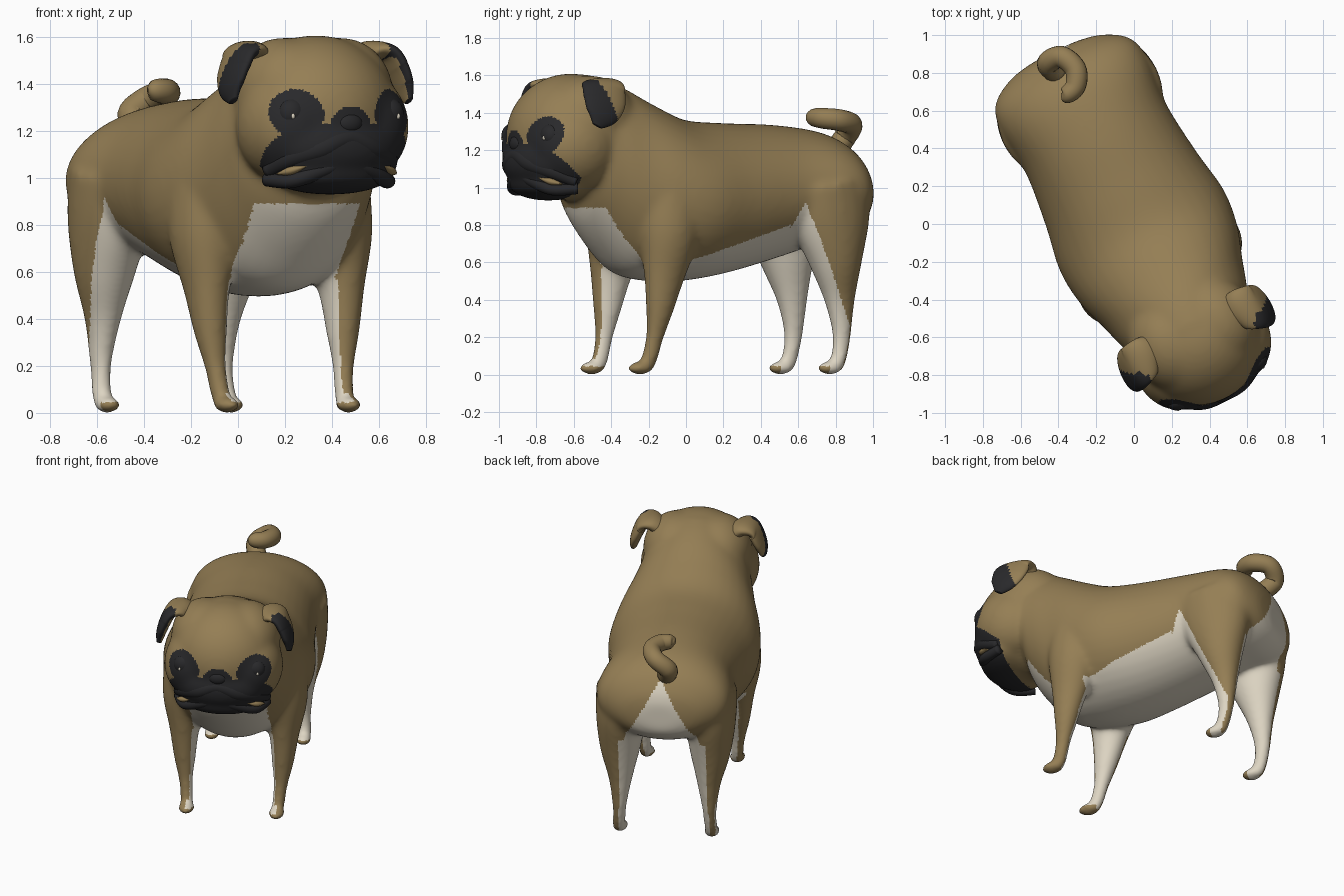
import bpy, bmesh, math
from mathutils import Vector, Matrix

if "Cube" in bpy.data.objects:
    bpy.data.objects.remove(bpy.data.objects["Cube"])

# Dog is modelled facing -y, then turned to its diagonal stance
TURN = Matrix.Rotation(math.radians(26.5), 4, 'Z') @ Matrix.Translation((0.022, 0, 0))


def material(name, rgb):
    m = bpy.data.materials.new(name)
    m.diffuse_color = (*rgb, 1)
    m.use_nodes = True
    m.node_tree.nodes["Principled BSDF"].inputs["Base Color"].default_value = m.diffuse_color
    return m


TAN = material("tan fur", (0.30, 0.21, 0.09))
CREAM = material("cream fur", (0.72, 0.66, 0.54))
BLACK = material("black fur", (0.022, 0.022, 0.024))
MATS = [TAN, CREAM, BLACK]


def spline(rows, n=6):
    """Catmull-Rom through rows of numbers."""
    out = []
    for i in range(len(rows) - 1):
        q = [rows[max(i - 1, 0)], rows[i], rows[i + 1], rows[min(i + 2, len(rows) - 1)]]
        for k in range(n):
            t = k / n
            out.append([0.5 * (2 * b + (c - a) * t + (2 * a - 5 * b + 4 * c - d) * t * t
                        + (3 * b - a - 3 * c + d) * t ** 3) for a, b, c, d in zip(*q)])
    out.append(list(rows[-1]))
    return out


def loft(bm, rings, n=24):
    """Closed skin over ellipses given as (centre, axis a, axis b)."""
    loops = []
    for c, a, b in rings:
        loops.append([bm.verts.new(c + a * math.cos(2 * math.pi * k / n) + b * math.sin(2 * math.pi * k / n))
                      for k in range(n)])
    for p, q in zip(loops, loops[1:]):
        for k in range(n):
            bm.faces.new((p[k], p[(k + 1) % n], q[(k + 1) % n], q[k]))
    bm.faces.new(loops[0][::-1])
    bm.faces.new(loops[-1])
    bmesh.ops.recalc_face_normals(bm, faces=bm.faces)


def tube(bm, rows, hint, n=16, steps=6):
    """Rows are x, y, z, half width along hint, half thickness."""
    rows = spline(rows, steps)
    pts = [Vector(r[:3]) for r in rows]
    rings = []
    for i, r in enumerate(rows):
        t = (pts[min(i + 1, len(pts) - 1)] - pts[max(i - 1, 0)]).normalized()
        a = (hint - t * hint.dot(t)).normalized()
        rings.append((pts[i], a * r[3], t.cross(a) * r[4]))
    loft(bm, rings, n)


def ball(bm, centre, radii):
    bmesh.ops.create_uvsphere(bm, u_segments=32, v_segments=20, radius=1,
                              matrix=Matrix.Translation(centre) @ Matrix.Diagonal((*radii, 1)))


def finish(name, bm, mat=None):
    me = bpy.data.meshes.new(name)
    bm.to_mesh(me)
    bm.free()
    ob = bpy.data.objects.new(name, me)
    bpy.context.collection.objects.link(ob)
    for m in ([mat] if mat else MATS):
        me.materials.append(m)
    return ob


def settle(ob):
    ob.data.transform(TURN)
    ob.data.polygons.foreach_set("use_smooth", [True] * len(ob.data.polygons))


X, Y, Z = Vector((1, 0, 0)), Vector((0, 1, 0)), Vector((0, 0, 1))

# Torso and neck: forward position, half width, top, bottom
skin = bmesh.new()
torso = [(-1.005, .12, 1.03, .86), (-.975, .27, 1.12, .80), (-.89, .40, 1.23, .74), (-.75, .435, 1.30, .70),
         (-.5, .415, 1.335, .62), (-.2, .445, 1.345, .54), (.05, .485, 1.365, .50), (.25, .465, 1.45, .50),
         (.42, .41, 1.54, .54), (.55, .37, 1.59, .67), (.65, .32, 1.60, .82), (.69, .16, 1.5, .95)]
loft(skin, [(Vector((0, -u, (t + b) / 2)), X * w, Z * ((t - b) / 2)) for u, w, t, b in spline(torso)], 40)

# Head, muzzle, chin, cheeks and brow corners
ball(skin, (0, -.70, 1.27), (.355, .345, .34))
ball(skin, (0, -.875, 1.14), (.30, .185, .17))
ball(skin, (0, -.835, 1.02), (.285, .19, .09))
for s in (1, -1):
    ball(skin, (s * .165, -.76, 1.22), (.215, .25, .24))
    ball(skin, (s * .135, -.66, 1.37), (.215, .26, .23))

# Legs and feet
front = [(.28, -.25, .92, .20, .185), (.31, -.27, .74, .17, .155), (.32, -.30, .53, .115, .097),
         (.315, -.325, .35, .077, .072), (.305, -.35, .20, .05, .047), (.295, -.375, .09, .046, .043),
         (.29, -.40, .035, .045, .04)]
rear = [(.26, .68, 1.0, .25, .195), (.285, .71, .82, .225, .165), (.29, .74, .6, .147, .13),
        (.285, .765, .40, .085, .078), (.29, .775, .21, .052, .047), (.295, .755, .09, .046, .044),
        (.295, .73, .035, .045, .042)]
for s in (1, -1):
    for leg in (front, rear):
        tube(skin, [(s * r[0], *r[1:]) for r in leg], Y, 20)
        x, y = leg[-1][:2]
        ball(skin, (s * x, y - .03, .034), (.055, .075, .036))

body = finish("body_head_and_legs", skin)
rm = body.modifiers.new("fuse", 'REMESH')
rm.mode, rm.voxel_size = 'VOXEL', .0125
sm = body.modifiers.new("soften", 'SMOOTH')
sm.factor, sm.iterations = .5, 35
bpy.context.view_layer.objects.active = body
for m in ("fuse", "soften"):
    bpy.ops.object.modifier_apply(modifier=m)


def coat(c, n):
    """Colour index from position and direction: 0 tan, 1 cream, 2 black."""
    v, u, z = abs(c.x), -c.y, c.z
    out = n.x if c.x > 0 else -n.x
    # dark mask: muzzle, nose bump, eye patches
    if z > .90 and u > .70:
        edge = .79 + max(0, z - 1.05) * 1.2
        if (z < 1.235 and u > edge) or (u > .9 and math.hypot(v / .1, (z - 1.21) / .095) < 1):
            return 2
        if u > .8 and math.hypot((v - .225) * 1.05, z - 1.27) < .108:
            return 2
        return 0
    # chest bib
    if u > .38 and z > .58:
        return 1 if v < .25 and z < .89 else 0
    # front legs and the chest between them
    if u > .18:
        if z < .045 and u > .37:
            return 0
        if v < .24 and z < .75 and out < .55:
            return 1
        return 1 if z < .6 and out < .1 and n.y > -.75 else 0
    # rear patch, hind legs
    if u < -.43:
        if z < .045 and u > -.68:
            return 0
        if z < .72 and out < -.05:
            return 1
        if u < -.7 and z > .5 and v < min(.24, (1.19 - z) * .55):
            return 1
        if z < .4 and n.y > .5:
            return 0
        return 1 if z < min(.92, .78 + (-.43 - u) * 2) and u > -.505 - (.92 - z) * .45 else 0
    # belly
    return 1 if z < .66 - .33 * u else 0


bm = bmesh.new()
bm.from_mesh(body.data)
bm.normal_update()
for f in bm.faces:
    f.material_index = coat(f.calc_center_median(), f.normal)
bm.to_mesh(body.data)
bm.free()
settle(body)

# Ears: folded flaps, dark on the outer front
ear = [(.22, -.64, 1.49, .08, .06), (.28, -.65, 1.54, .105, .045), (.345, -.675, 1.53, .12, .04),
       (.385, -.69, 1.46, .12, .038), (.41, -.72, 1.385, .09, .03), (.418, -.75, 1.33, .03, .015)]
for s, side in ((1, "left"), (-1, "right")):
    bm = bmesh.new()
    tube(bm, [(s * r[0], *r[1:]) for r in ear], Y, 40, 14)
    bm.normal_update()
    for f in bm.faces:
        c = f.calc_center_median()
        dark = c.z < 1.575 and abs(c.x) > .31 and c.y < -.63 - (c.z - 1.36) * .4
        f.material_index = 2 if dark and f.normal.x * s - f.normal.y > -.3 else 0
    settle(finish(side + "_ear", bm))

    # Eyes with a small glint
    bm = bmesh.new()
    ball(bm, (s * .23, -.935, 1.277), (.065, .055, .065))
    settle(finish(side + "_eye", bm, BLACK))
    bm = bmesh.new()
    ball(bm, (s * .25, -.984, 1.265), (.008, .007, .012))
    settle(finish(side + "_eye_glint", bm, CREAM))

    # Warm gap at the mouth corner
    bm = bmesh.new()
    tube(bm, [(s * .27, -.885, 1.018, .004, .02), (s * .235, -.935, 1.032, .018, .025),
              (s * .17, -.97, 1.055, .004, .02)], Z)
    settle(finish(side + "_mouth_gap", bm, TAN))

# Lips: drooping upper lip and lower jaw rim
for name, half in (("upper_lip", [(.285, -.81, 1.03, .03, .03), (.23, -.925, 1.09, .045, .04),
                                  (.12, -1.0, 1.13, .05, .045), (0, -1.015, 1.17, .045, .042)]),
                   ("lower_lip", [(.285, -.80, .995, .03, .03), (.225, -.92, .99, .032, .035),
                                  (.11, -.98, 1.035, .035, .035), (0, -.995, 1.07, .03, .035)])):
    bm = bmesh.new()
    tube(bm, half + [(-r[0], *r[1:]) for r in half[-2::-1]], Z)
    settle(finish(name, bm, BLACK))

# Nose
bm = bmesh.new()
ball(bm, (0, -1.02, 1.235), (.06, .035, .045))
settle(finish("nose", bm, BLACK))

# Curled tail, given in final position
tail = [(-.41, .80, 1.20, .06, .06), (-.455, .85, 1.27, .06, .06), (-.385, .885, 1.335, .058, .058),
        (-.31, .82, 1.36, .058, .058), (-.31, .73, 1.37, .055, .055), (-.36, .68, 1.375, .045, .045),
        (-.385, .672, 1.375, .015, .015)]
bm = bmesh.new()
tube(bm, tail, Vector((.1, .05, 1)))
ob = finish("tail", bm, TAN)
ob.data.polygons.foreach_set("use_smooth", [True] * len(ob.data.polygons))
